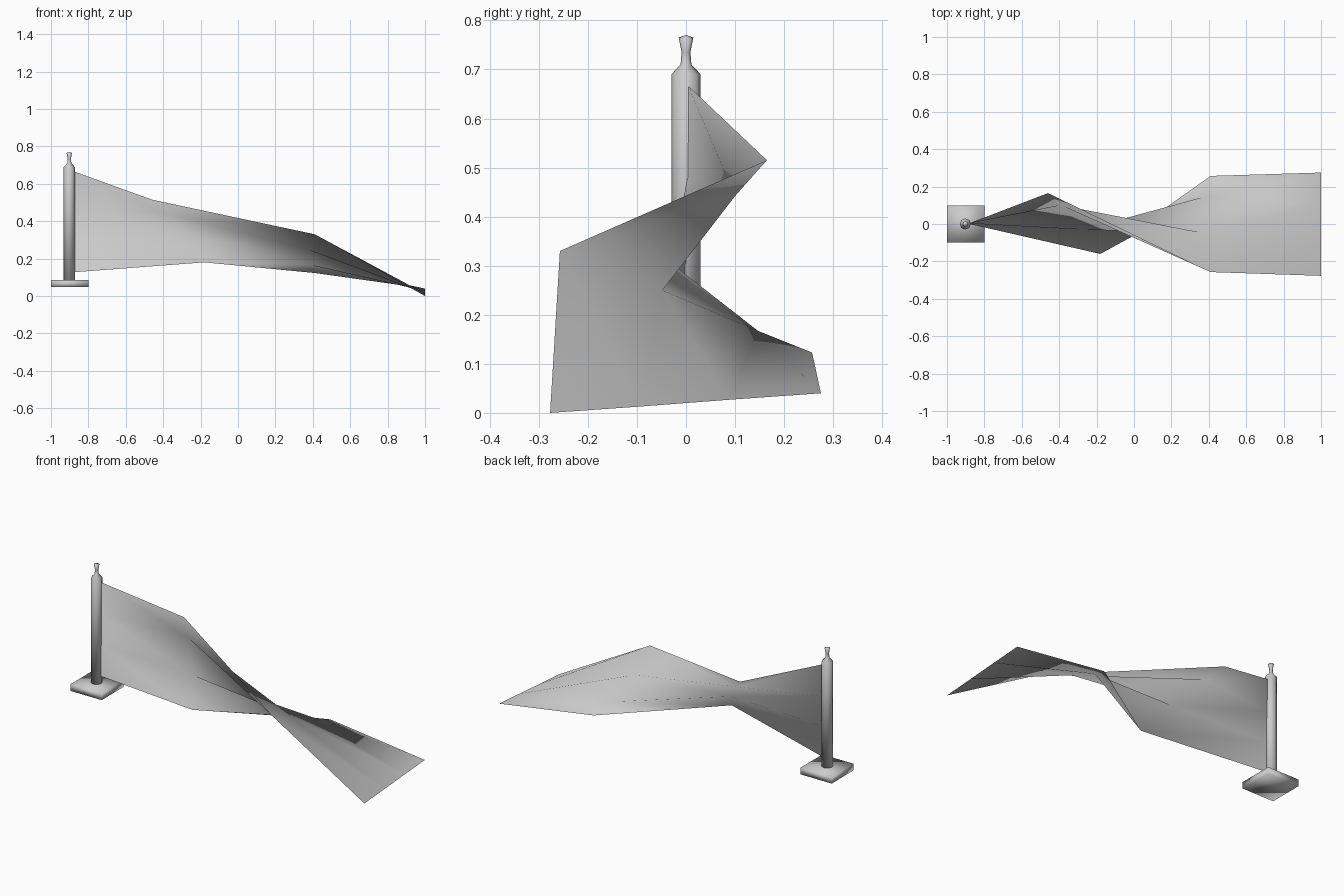
import bpy, bmesh, math

cube = bpy.data.objects.get("Cube")
if cube:
    bpy.data.objects.remove(cube, do_unlink=True)

grey = bpy.data.materials.new("plain_grey")
grey.use_nodes = True
colour = (0.6, 0.6, 0.6, 1)
grey.diffuse_color = colour
grey.node_tree.nodes["Principled BSDF"].inputs["Base Color"].default_value = colour


def finish(name, bm):
    """Turn a bmesh into a smooth grey object."""
    mesh = bpy.data.meshes.new(name)
    for f in bm.faces:
        f.smooth = True
    bm.to_mesh(mesh)
    bm.free()
    mesh.materials.append(grey)
    obj = bpy.data.objects.new(name, mesh)
    bpy.context.collection.objects.link(obj)
    return obj


# Square base slab
bm = bmesh.new()
bmesh.ops.create_cube(bm, size=1)
bmesh.ops.scale(bm, vec=(0.2, 0.2, 0.038), verts=bm.verts)
bmesh.ops.translate(bm, vec=(-0.9, 0, 0.066), verts=bm.verts)
finish("base", bm)

# Pole with shoulder, neck and flared finial, spun from (radius, height)
POLE_X = -0.902
SIDES = 8
profile = [(0.03, 0.08), (0.03, 0.69), (0.011, 0.71), (0.009, 0.735), (0.015, 0.765)]
bm = bmesh.new()
rings = []
for r, z in profile:
    angles = [2 * math.pi * i / SIDES for i in range(SIDES)]
    rings.append([bm.verts.new((POLE_X + r * math.cos(a), r * math.sin(a), z)) for a in angles])
tip = bm.verts.new((POLE_X, 0, 0.77))
for i in range(SIDES):
    j = (i + 1) % SIDES
    for low, high in zip(rings, rings[1:]):
        bm.faces.new((low[i], low[j], high[j], high[i]))
    bm.faces.new((rings[-1][i], rings[-1][j], tip))
bm.faces.new(rings[0][::-1])
finish("pole", bm)

# Twisting flag: columns from the pole to the free end, each from top to bottom
columns = [
    [(-0.88, 0.004, 0.667), (-0.88, 0.003, 0.48), (-0.88, 0, 0.305), (-0.88, 0, 0.127)],
    [(-0.46, 0.165, 0.515), (-0.39, 0.1, 0.442), (-0.27, -0.03, 0.305), (-0.18, -0.16, 0.18)],
    [(0.41, -0.257, 0.33), (0.37, -0.048, 0.25), (0.38, 0.147, 0.167), (0.41, 0.257, 0.123)],
    [(1, -0.277, 0), (1, -0.093, 0.013), (1, 0.091, 0.027), (1, 0.275, 0.04)],
]
bm = bmesh.new()
grid = [[bm.verts.new(p) for p in col] for col in columns]
for left, right in zip(grid, grid[1:]):
    for k in range(3):
        bm.faces.new((left[k], left[k + 1], right[k + 1], right[k]))
finish("flag", bm)
